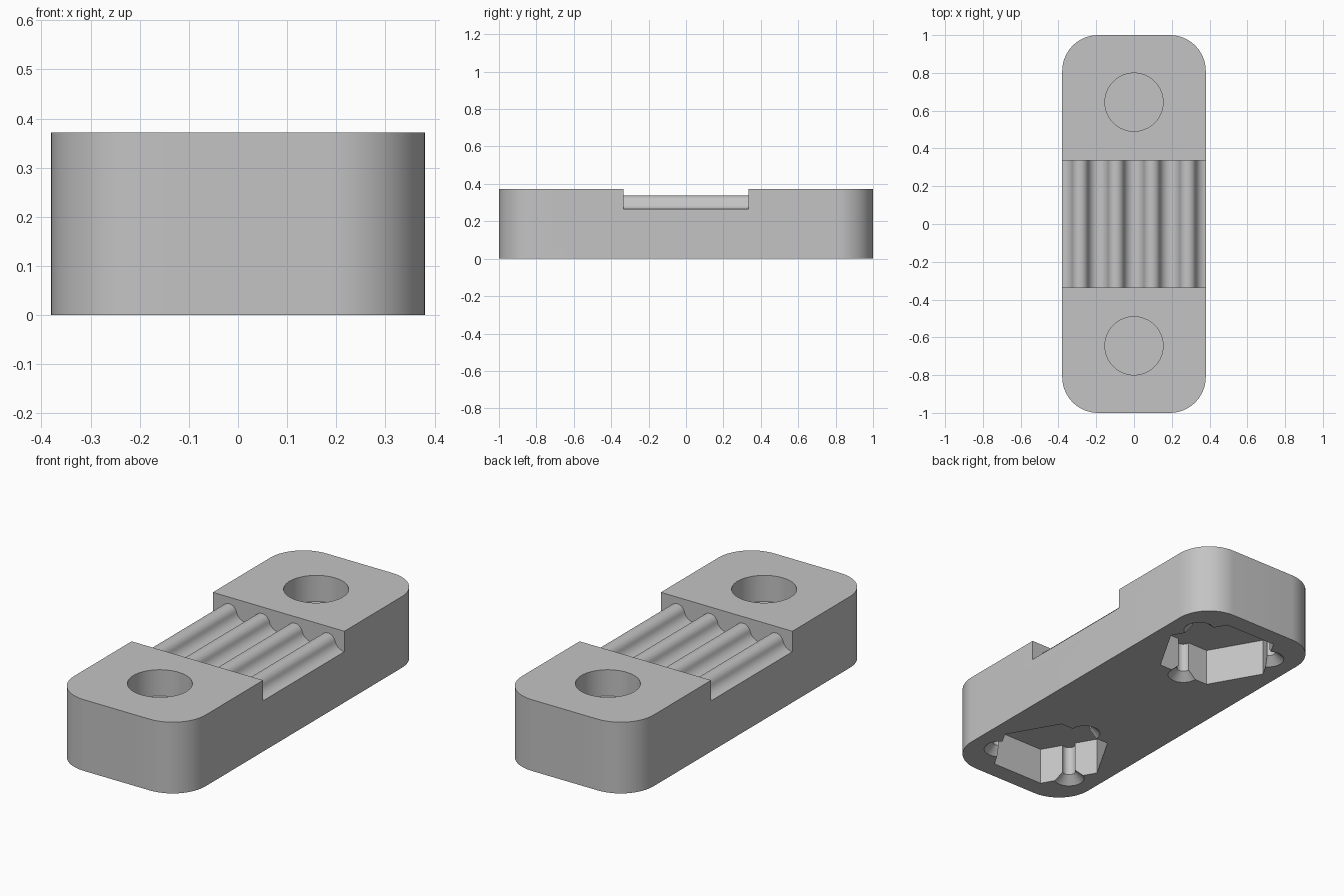
import bpy, bmesh, math
from math import sin, cos, pi, radians

cube = bpy.data.objects.get("Cube")
if cube:
    bpy.data.objects.remove(cube, do_unlink=True)

WIDTH, LENGTH, HEIGHT, CORNER = 0.76, 2.0, 0.372, 0.19
HOLE_Y, HOLE_R, HOLE_FLOOR = 0.645, 0.154, 0.235
NUT_R, NUT_TOP = 0.30, 0.195
PITCH, GROOVE_Z = 0.19, 0.265

grey = bpy.data.materials.new("plain grey")
grey.use_nodes = True
grey.diffuse_color = (0.55, 0.55, 0.55, 1)
grey.node_tree.nodes["Principled BSDF"].inputs["Base Color"].default_value = grey.diffuse_color


def prism(name, points, offset):
    """Extrude a closed 3D outline along an offset vector."""
    bm = bmesh.new()
    face = bm.faces.new([bm.verts.new(p) for p in points])
    new = bmesh.ops.extrude_face_region(bm, geom=[face])["geom"]
    bmesh.ops.translate(bm, vec=offset, verts=[v for v in new if isinstance(v, bmesh.types.BMVert)])
    bmesh.ops.recalc_face_normals(bm, faces=bm.faces)
    return finish(name, bm)


def finish(name, bm):
    mesh = bpy.data.meshes.new(name)
    bm.to_mesh(mesh)
    bm.free()
    mesh.materials.append(grey)
    obj = bpy.data.objects.new(name, mesh)
    bpy.context.collection.objects.link(obj)
    return obj


def column(name, x, y, z0, z1, r0, r1, sides):
    """Upright cylinder, cone or hexagon from z0 to z1."""
    bm = bmesh.new()
    bmesh.ops.create_cone(bm, cap_ends=True, segments=sides, radius1=r0, radius2=r1, depth=z1 - z0)
    if sides == 6:  # corners point along x
        for v in bm.verts:
            a = round((math.atan2(v.co.y, v.co.x)) / (pi / 3) - 0.01) * pi / 3
            v.co.x, v.co.y = r0 * cos(a), r0 * sin(a)
    bmesh.ops.translate(bm, vec=(x, y, (z0 + z1) / 2), verts=bm.verts)
    return finish(name, bm)


def hexagon(name, y, z0, z1, r):
    ring = [(r * cos(i * pi / 3), y + r * sin(i * pi / 3), z0) for i in range(6)]
    return prism(name, ring, (0, 0, z1 - z0))


# Rounded block
outline = []
for i, (sx, sy) in enumerate([(1, 1), (-1, 1), (-1, -1), (1, -1)]):
    cx, cy = sx * (WIDTH / 2 - CORNER), sy * (LENGTH / 2 - CORNER)
    for k in range(17):
        a = i * pi / 2 + k * pi / 32
        outline.append((cx + CORNER * cos(a), cy + CORNER * sin(a), 0))
body = prism("clamp_body", outline, (0, 0, HEIGHT))

# Toothed belt channel: concave grooves flowing into rounded ridges
groove_r, ridge_r, sweep, steps = 0.055, 0.0433, radians(75), 8
half = [(groove_r * sin(sweep * k / steps), groove_r * (1 - cos(sweep * k / steps)))
        for k in range(steps + 1)]
jx, jz = half[-1]
half += [(PITCH / 2 - ridge_r * sin(a), jz + ridge_r * (cos(a) - cos(sweep)))
         for a in (sweep * (1 - k / steps) for k in range(1, steps + 1))]
period = half + [(PITCH - x, z) for x, z in reversed(half[1:-1])]
wave = [(n * PITCH + x, GROOVE_Z + z) for n in range(-2, 2) for x, z in period]
wave = [(-0.5, GROOVE_Z)] + wave + [(2 * PITCH, GROOVE_Z), (0.5, GROOVE_Z), (0.5, 0.5), (-0.5, 0.5)]
cutters = [prism("belt_channel_cutter", [(x, -0.335, z) for x, z in wave], (0, 0.67, 0))]

# Screw holes, nut pockets and their three flared relief slots
for side in (1, -1):
    y = side * HOLE_Y
    cutters.append(column("screw_hole_cutter", 0, y, HOLE_FLOOR, 0.5, HOLE_R, HOLE_R, 64))
    cutters.append(hexagon("nut_pocket_cutter", y, -0.1, NUT_TOP, NUT_R))
    for angle in (-90, 30, 150):
        rx = 0.262 * cos(radians(angle))
        ry = y + side * 0.262 * sin(radians(angle))
        cutters.append(column("relief_cutter", rx, ry, -0.1, NUT_TOP, 0.033, 0.033, 24))
        cutters.append(column("relief_flare_cutter", rx, ry, -0.01, 0.04, 0.087, 0.033, 24))

for cutter in cutters:
    cutter.hide_render = True
    mod = body.modifiers.new(cutter.name, "BOOLEAN")
    mod.operation, mod.solver, mod.object = "DIFFERENCE", "EXACT", cutter

# Bake the cuts and discard the helpers
bpy.context.view_layer.update()
depsgraph = bpy.context.evaluated_depsgraph_get()
cut_mesh = bpy.data.meshes.new_from_object(body.evaluated_get(depsgraph))
body.modifiers.clear()
body.data = cut_mesh
for cutter in cutters:
    bpy.data.objects.remove(cutter, do_unlink=True)
body.data.materials.clear()
body.data.materials.append(grey)
for poly in body.data.polygons:
    poly.material_index = 0

bpy.ops.object.select_all(action="DESELECT")
body.select_set(True)
bpy.context.view_layer.objects.active = body
bpy.ops.object.shade_smooth_by_angle(angle=radians(30))
